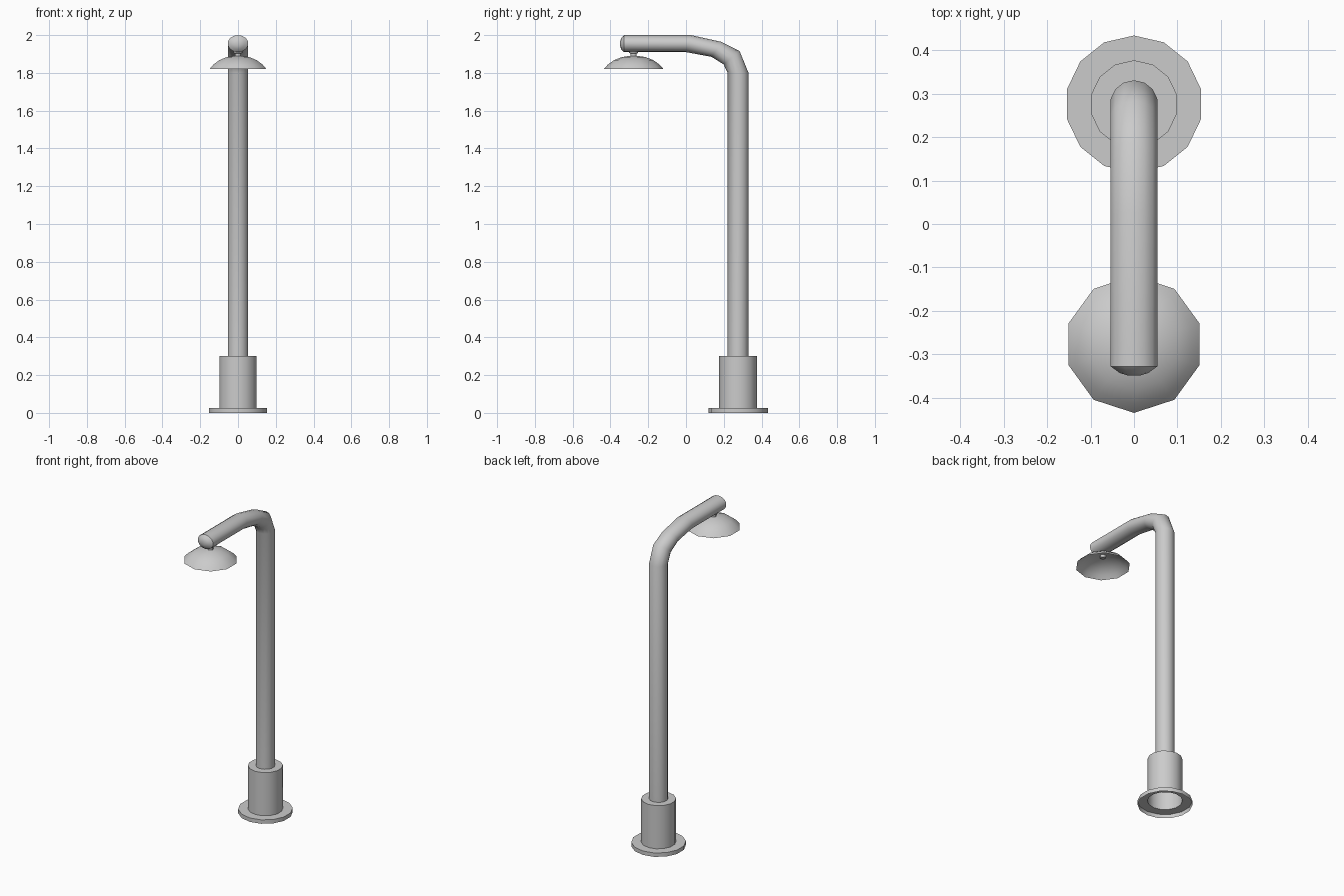
import bpy, bmesh, math
from math import radians

if "Cube" in bpy.data.objects:
    bpy.data.objects.remove(bpy.data.objects["Cube"])


def loft(name, sections, sides, cap_end=False, angle=40):
    """Skin through rings; each section = (outer y, z), (inner y, z), half width in x."""
    bm = bmesh.new()
    rings = []
    for (oy, oz), (iy, iz), rx in sections:
        ring = []
        for k in range(sides):
            t = 2 * math.pi * k / sides
            c, s = math.cos(t) / 2, math.sin(t)
            ring.append(bm.verts.new((rx * s,
                                      (oy + iy) / 2 + (oy - iy) * c,
                                      (oz + iz) / 2 + (oz - iz) * c)))
        rings.append(ring)
    for a, b in zip(rings, rings[1:]):
        for k in range(sides):
            j = (k + 1) % sides
            bm.faces.new((a[j], a[k], b[k], b[j]))
    if cap_end:
        bm.faces.new(rings[-1][::-1])
    mesh = bpy.data.meshes.new(name)
    bm.to_mesh(mesh)
    bm.free()
    obj = bpy.data.objects.new(name, mesh)
    bpy.context.collection.objects.link(obj)
    bpy.ops.object.select_all(action='DESELECT')
    bpy.context.view_layer.objects.active = obj
    obj.select_set(True)
    bpy.ops.object.shade_smooth_by_angle(angle=radians(angle))
    return obj


def lathe(y, profile, sign=1):
    """Horizontal round sections from (radius, z) pairs."""
    return [((y + sign * r, z), (y - sign * r, z), r) for r, z in profile]


POLE_Y, LAMP_Y, R = 0.276, -0.277, 0.055

# foot flange and collar, open underneath
loft("base", lathe(POLE_Y, [(0.158, 0), (0.158, 0.025), (0.101, 0.025),
                            (0.101, 0.3), (R, 0.3)]), 14)

# pole bending forward into the arm, with a shallow domed end
pole = lathe(POLE_Y, [(R, 0.3), (R, 1.80)])
pole += [((0.284, 1.915), (0.199, 1.845), R),
         ((0.188, 1.964), (0.135, 1.885), R),
         ((0.026, 2.0), (0.0, 1.91), R),
         ((-0.328, 2.0), (-0.328, 1.91), R),
         ((-0.343, 1.985), (-0.343, 1.925), 0.034),
         ((-0.349, 1.967), (-0.349, 1.943), 0.014)]
loft("pole_and_arm", pole, 14, cap_end=True)

# lamp shade, a thin open dome
loft("lamp_shade", lathe(LAMP_Y, [(0.158, 1.82), (0.138, 1.843), (0.105, 1.867),
                                  (0.062, 1.884), (0.018, 1.89)], -1), 10, angle=60)

# short stem hanging the shade from the arm
loft("lamp_stem", lathe(LAMP_Y, [(0.006, 1.876), (0.016, 1.876), (0.016, 1.903),
                                 (0.024, 1.905), (0.024, 1.925)]), 10)
